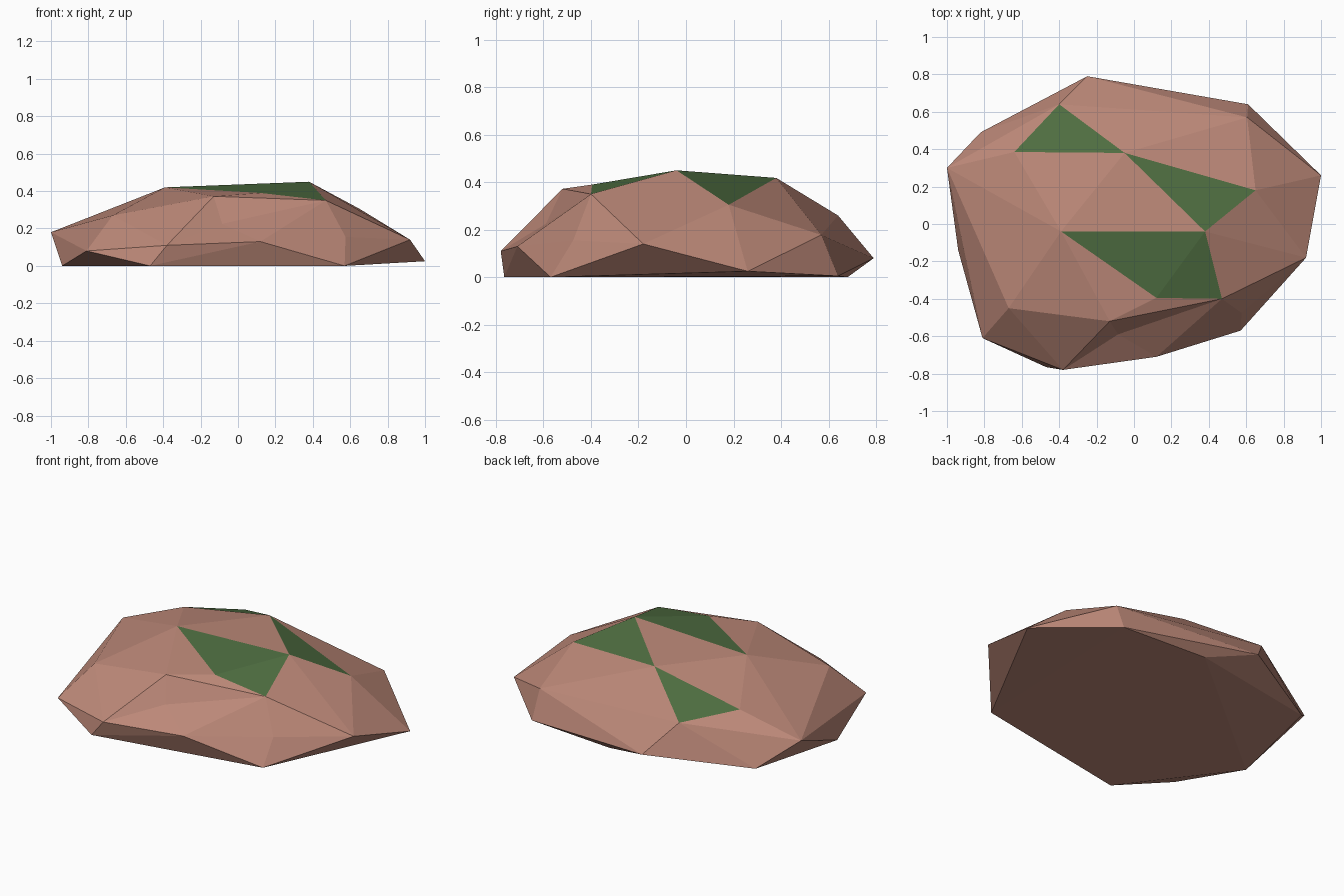
import bpy
import bmesh

if "Cube" in bpy.data.objects:
    bpy.data.objects.remove(bpy.data.objects["Cube"], do_unlink=True)


def flat_material(name, colour):
    mat = bpy.data.materials.new(name)
    mat.use_nodes = True
    mat.diffuse_color = (*colour, 1)
    mat.node_tree.nodes["Principled BSDF"].inputs["Base Color"].default_value = (*colour, 1)
    return mat


# Corner points of the boulder, named by place
corners = dict(
    # base rim
    back_tip=(-.25, .79, .08), back_foot=(.05, .68, 0), back_left_foot=(.61, .64, .005),
    left_tip=(1, .26, .025), left_bulge=(.92, -.18, .14), front_left_foot=(.57, -.57, 0),
    front_bulge=(.12, -.71, .13), front_tip=(-.38, -.78, .11), front_foot=(-.47, -.765, 0),
    front_right_tip=(-.81, -.61, .08), right_foot=(-.94, -.14, 0), right_tip=(-1, .3, .18),
    back_right_foot=(-.82, .49, .03),
    # shoulders
    right_shoulder=(-.67, -.45, .27), left_shoulder=(.65, .18, .305),
    front_left_shoulder=(.575, -.475, .155), back_shoulder=(.13, .56, .25),
    back_left_shoulder=(.605, .57, .178), back_right_shoulder=(-.64, .385, .31),
    back_ridge=(-.4, .64, .26),
    # top plateau
    front_brow=(-.13, -.52, .372), front_crown=(.12, -.395, .39), left_brow=(.47, -.4, .35),
    right_crown=(-.39, -.04, .42), peak=(.38, -.04, .45), back_crown=(-.05, .38, .418),
)

# Wrap the corners in a faceted skin
bm = bmesh.new()
point = {name: bm.verts.new(co) for name, co in corners.items()}
hull = bmesh.ops.convex_hull(bm, input=bm.verts[:])
loose = [g for g in set(hull["geom_interior"] + hull["geom_unused"])
         if isinstance(g, bmesh.types.BMVert)]
bmesh.ops.delete(bm, geom=loose, context="VERTS")


def edge_between(a, b):
    if point[a].is_valid and point[b].is_valid:
        return bm.edges.get((point[a], point[b]))


# Turn two ridges into shallow creases
for pair in (("front_brow", "peak"), ("peak", "back_left_shoulder")):
    ridge = edge_between(*pair)
    if ridge:
        bmesh.utils.edge_rotate(ridge)

# Hollow on the front slope: split the ridge, sink its middle, join it to the far corners
ridge = edge_between("front_brow", "front_bulge")
if ridge:
    hollow = bmesh.utils.edge_split(ridge, ridge.verts[0], .5)[1]
    hollow.co = (-.085, -.59, .225)
    joined = {hollow} | {edge.other_vert(hollow) for edge in hollow.link_edges}
    for face in list(hollow.link_faces):
        for far in set(face.verts) - joined:
            bmesh.utils.face_split(face, hollow, far)

# Moss covers the facets that lie wholly within these patches
patches = (
    ("back_right_shoulder", "back_ridge", "back_crown"),
    ("back_crown", "left_shoulder", "peak"),
    ("right_crown", "peak", "front_crown", "left_brow"),
)
for face in bm.faces:
    face.material_index = int(any(set(face.verts) <= {point[n] for n in patch}
                                  for patch in patches))
bmesh.ops.recalc_face_normals(bm, faces=bm.faces[:])

mesh = bpy.data.meshes.new("boulder")
bm.to_mesh(mesh)
bm.free()
mesh.materials.append(flat_material("dusty red stone", (.51, .25, .19)))
mesh.materials.append(flat_material("moss green", (.078, .156, .053)))
boulder = bpy.data.objects.new("boulder", mesh)
bpy.context.collection.objects.link(boulder)
